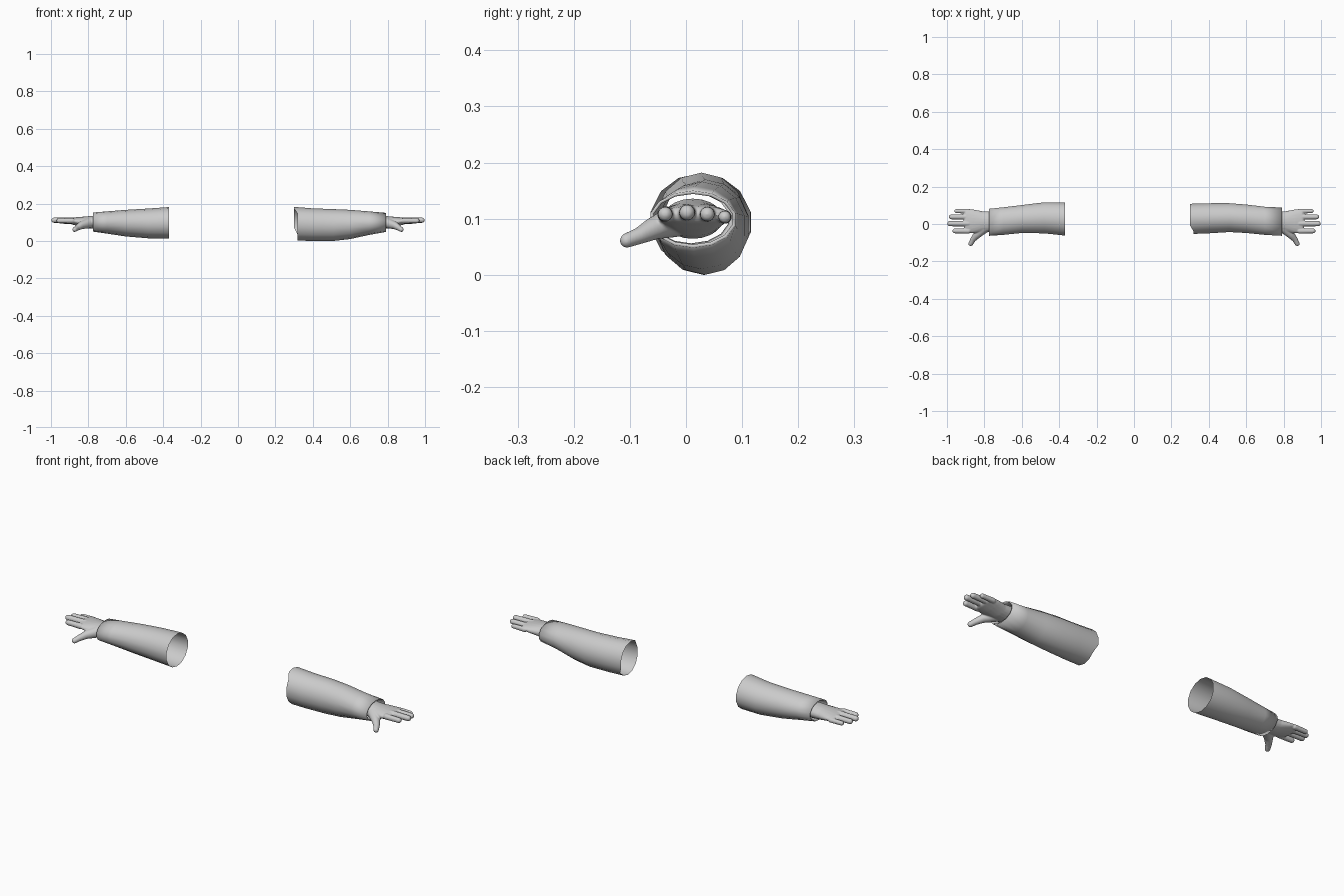
import bpy, bmesh, math
from mathutils import Matrix

cube = bpy.data.objects.get("Cube")
if cube:
    bpy.data.objects.remove(cube)

grey = bpy.data.materials.new("plain_grey")
grey.use_nodes = True
colour = (0.6, 0.6, 0.6, 1)
grey.diffuse_color = colour
grey.node_tree.nodes["Principled BSDF"].inputs["Base Color"].default_value = colour


def finish(name, bm):
    bmesh.ops.recalc_face_normals(bm, faces=bm.faces)
    for f in bm.faces:
        f.smooth = True
    mesh = bpy.data.meshes.new(name)
    bm.to_mesh(mesh)
    bm.free()
    mesh.materials.append(grey)
    obj = bpy.data.objects.new(name, mesh)
    bpy.context.collection.objects.link(obj)
    return obj


def sleeve(name, side, stations, ragged=0.0, sides=14):
    """Open tube through stations of (x, y_min, y_max, z_min, z_max)."""
    bm = bmesh.new()
    x, y0, y1, z0, z1 = stations[-1]
    # cuff edge turned back inside the sleeve
    t = 0.006
    rows = stations + [(x - 0.002, y0 + t, y1 - t, z0 + t, z1 - t),
                       (x - 0.04, y0 + t, y1 - t, z0 + t, z1 - t)]
    rings = []
    for i, (x, y0, y1, z0, z1) in enumerate(rows):
        ring = []
        for k in range(sides):
            a = math.tau * (k + 0.5) / sides
            c, s = math.cos(a), math.sin(a)
            # the torn upper end reaches further at the top and back
            shift = ragged if i == 0 and c + 1.5 * s < 0.4 else 0
            ring.append(bm.verts.new((side * (x + shift),
                                      (y0 + y1) / 2 + c * (y1 - y0) / 2,
                                      (z0 + z1) / 2 + s * (z1 - z0) / 2)))
        rings.append(ring)
    for a, b in zip(rings, rings[1:]):
        for k in range(sides):
            n = (k + 1) % sides
            bm.faces.new((a[k], a[n], b[n], b[k]))
    return finish(name, bm)


def limb(bm, stations):
    """Rounded chain: hulls between ellipsoids of (x, y, z, y_radius, z_radius)."""
    for pair in zip(stations, stations[1:]):
        part = bmesh.new()
        for x, y, z, ry, rz in pair:
            m = Matrix.Translation((x, y, z)) @ Matrix.Diagonal((rz, ry, rz, 1))
            bmesh.ops.create_uvsphere(part, u_segments=16, v_segments=10, radius=1, matrix=m)
        hull = bmesh.ops.convex_hull(part, input=part.verts[:])
        loose = {v for v in hull["geom_interior"] + hull["geom_unused"]
                 if isinstance(v, bmesh.types.BMVert)}
        bmesh.ops.delete(part, geom=list(loose), context='VERTS')
        # keep only the hull's own faces
        keep = {f for f in hull["geom"] if isinstance(f, bmesh.types.BMFace) and f.is_valid}
        extra = [f for f in part.faces if f not in keep]
        bmesh.ops.delete(part, geom=extra, context='FACES_ONLY')
        bmesh.ops.recalc_face_normals(part, faces=part.faces)
        temp = bpy.data.meshes.new("temp")
        part.to_mesh(temp)
        part.free()
        bm.from_mesh(temp)
        bpy.data.meshes.remove(temp)


# sleeves
sleeve("left_sleeve", 1, [
    (0.30, -0.055, 0.11, 0.002, 0.182),
    (0.40, -0.052, 0.113, 0.0, 0.174),
    (0.51, -0.045, 0.113, 0.0, 0.17),
    (0.60, -0.05, 0.106, 0.01, 0.166),
    (0.70, -0.06, 0.094, 0.032, 0.158),
    (0.79, -0.065, 0.09, 0.048, 0.15)], ragged=0.017)
sleeve("right_sleeve", -1, [
    (0.37, -0.064, 0.116, 0.012, 0.181),
    (0.48, -0.052, 0.118, 0.014, 0.173),
    (0.60, -0.05, 0.103, 0.024, 0.166),
    (0.70, -0.06, 0.091, 0.039, 0.158),
    (0.775, -0.065, 0.083, 0.05, 0.152)])

# hands: palm, thumb and four fingers fused into one skin
for name, side in (("left_hand", 1), ("right_hand", -1)):
    bm = bmesh.new()
    limb(bm, [(0.76, 0.012, 0.1, 0.054, 0.036), (0.81, 0.012, 0.1, 0.056, 0.031),
              (0.86, 0.014, 0.104, 0.064, 0.023), (0.895, 0.016, 0.107, 0.063, 0.016)])
    limb(bm, [(0.8, -0.02, 0.095, 0.03, 0.028), (0.838, -0.056, 0.083, 0.022, 0.02),
              (0.86, -0.082, 0.07, 0.015, 0.015), (0.873, -0.106, 0.061, 0.012, 0.013)])
    for y, z, r, tip in ((-0.037, 0.108, 0.0145, 0.972), (0.002, 0.111, 0.0155, 1.0),
                         (0.038, 0.108, 0.0145, 0.992), (0.069, 0.103, 0.0125, 0.962)):
        limb(bm, [(0.885, y, z, r, r), (tip - r, y, z, r * 0.9, r * 0.9)])
    bmesh.ops.scale(bm, vec=(side, 1, 1), verts=bm.verts)
    hand = finish(name, bm)
    skin = hand.modifiers.new("fuse", 'REMESH')
    skin.mode = 'VOXEL'
    skin.voxel_size = 0.003
    skin.use_smooth_shade = True
    soft = hand.modifiers.new("soften", 'SMOOTH')
    soft.factor = 0.5
    soft.iterations = 4
